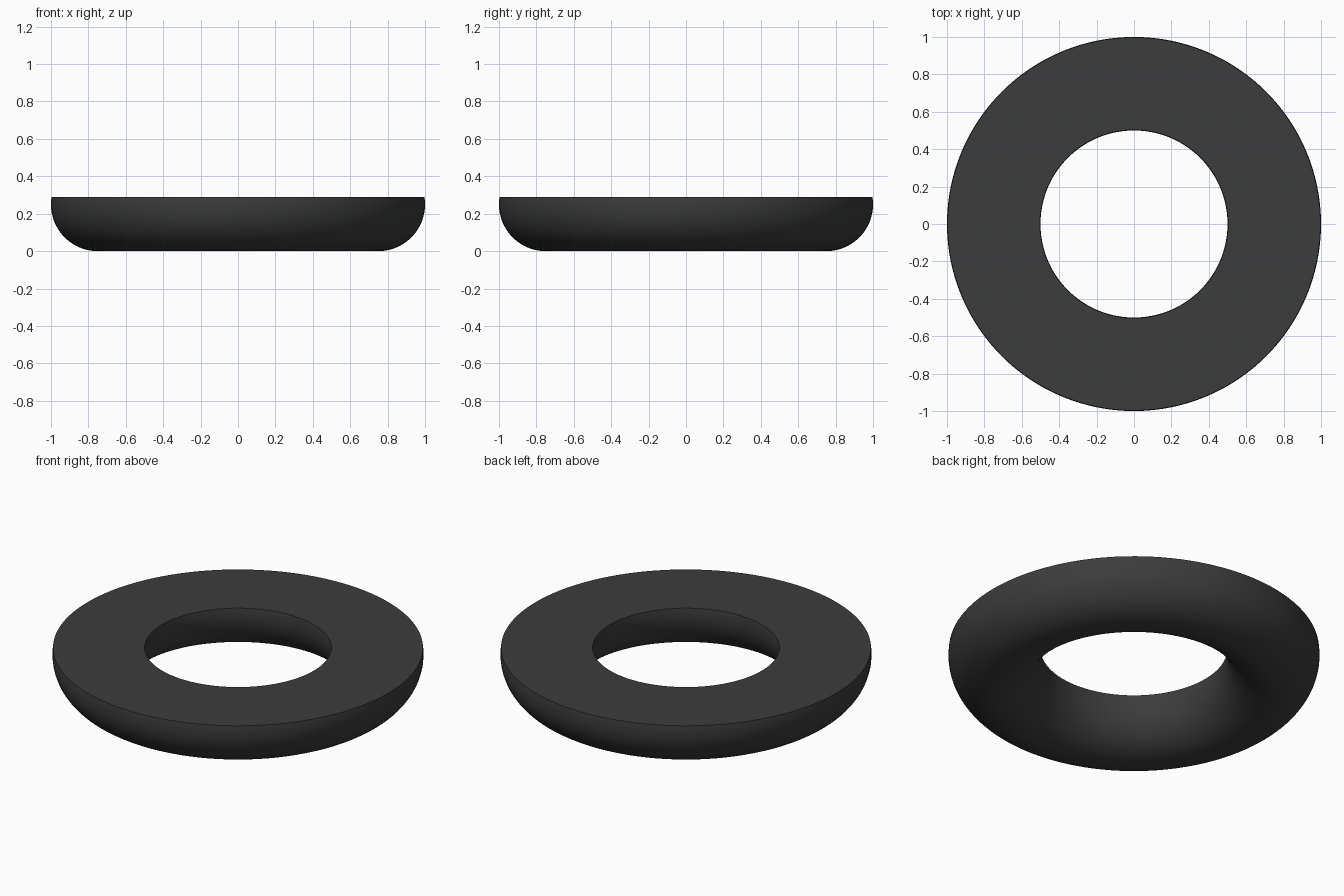
import bpy, bmesh, math

if "Cube" in bpy.data.objects:
    bpy.data.objects.remove(bpy.data.objects["Cube"])

SEGMENTS, ARC_STEPS = 128, 48
MAJOR, MINOR, TOP = 0.75, 0.25, 0.29

# Cross-section: a circle sliced flat above its centre
rise = math.asin((TOP - MINOR) / MINOR)
start, sweep = math.pi - rise, math.pi + 2 * rise
profile = []
for i in range(ARC_STEPS + 1):
    a = start + sweep * i / ARC_STEPS
    profile.append((MAJOR + MINOR * math.cos(a), MINOR + MINOR * math.sin(a)))

# Revolve the closed cross-section; the closing edge makes the flat top
bm = bmesh.new()
verts = [bm.verts.new((r, 0, z)) for r, z in profile]
edges = [bm.edges.new((verts[i - 1], verts[i])) for i in range(len(verts))]
bmesh.ops.spin(bm, geom=verts + edges, cent=(0, 0, 0), axis=(0, 0, 1),
               angle=math.tau, steps=SEGMENTS, use_duplicate=False)
bmesh.ops.remove_doubles(bm, verts=bm.verts, dist=1e-5)
bmesh.ops.recalc_face_normals(bm, faces=bm.faces)
mesh = bpy.data.meshes.new("flat_topped_ring")
bm.to_mesh(mesh)
bm.free()

ring = bpy.data.objects.new("flat_topped_ring", mesh)
bpy.context.collection.objects.link(ring)

# Dark rubber colour
dark = bpy.data.materials.new("dark_rubber")
dark.diffuse_color = (0.045, 0.045, 0.045, 1)
dark.use_nodes = True
dark.node_tree.nodes["Principled BSDF"].inputs["Base Color"].default_value = dark.diffuse_color
mesh.materials.append(dark)

# Smooth body with sharp rims
bpy.context.view_layer.objects.active = ring
ring.select_set(True)
bpy.ops.object.shade_smooth_by_angle(angle=math.radians(40))
